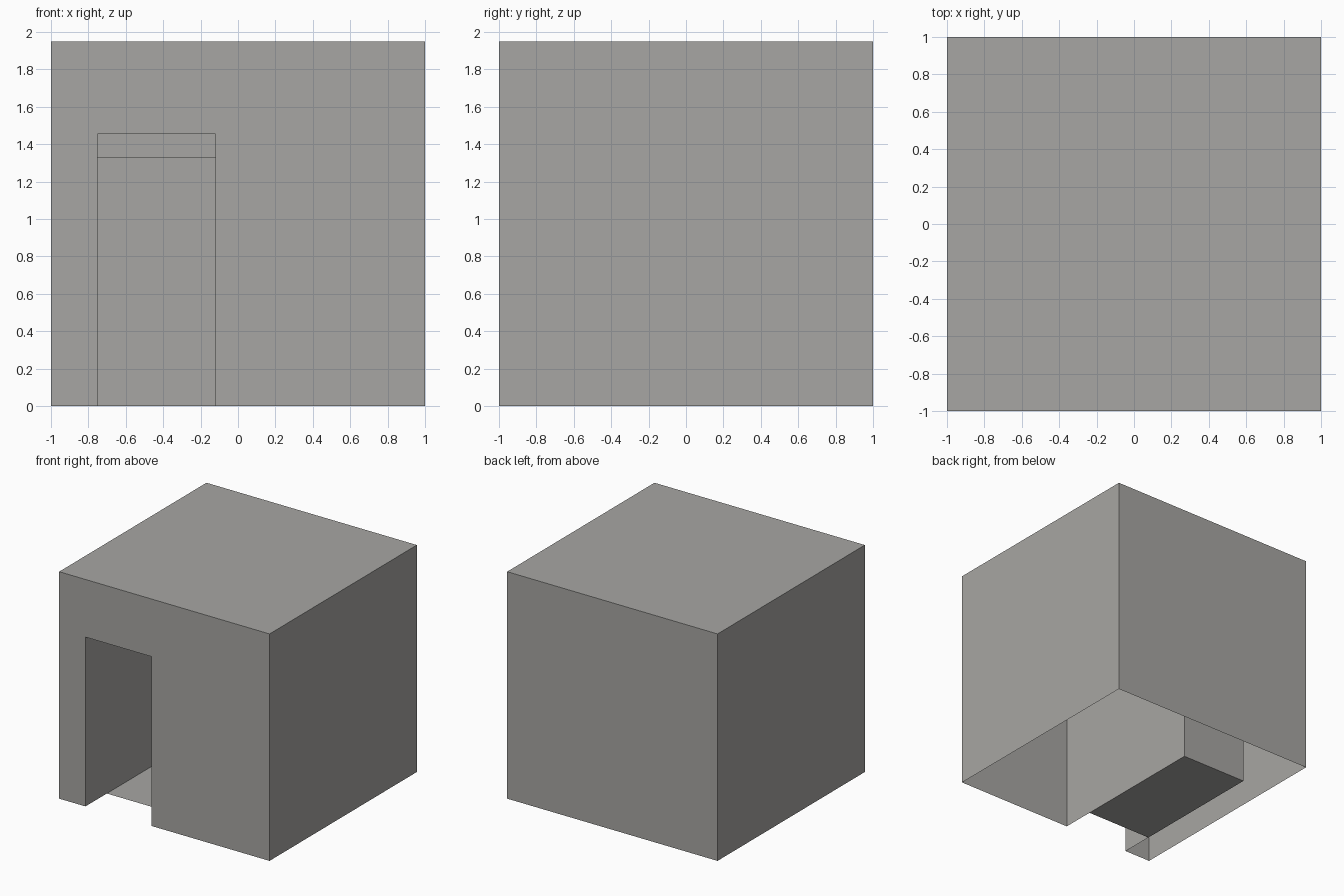
import bpy, bmesh

if "Cube" in bpy.data.objects:
    bpy.data.objects.remove(bpy.data.objects["Cube"])

# Key dimensions
H = 1.95                      # height of the block
X0, X1 = -0.75, -0.12         # doorway sides
DOOR, ROOM = 1.455, 1.33      # doorway and inner ceiling heights
STEP, BACK = -0.71, 0.50      # depth of the entry and of the inner room

bm = bmesh.new()


def face(points):
    bm.faces.new([bm.verts.new(p) for p in points])


# Outer shell: three plain walls and a roof, open underneath
corners = [(1, -1), (1, 1), (-1, 1), (-1, -1)]
for (ax, ay), (bx, by) in zip(corners, corners[1:]):
    face([(ax, ay, 0), (bx, by, 0), (bx, by, H), (ax, ay, H)])
face([(x, y, H) for x, y in corners])

# Front wall with the doorway notch
front = [(-1, 0), (X0, 0), (X0, DOOR), (X1, DOOR), (X1, 0), (1, 0), (1, H), (-1, H)]
face([(x, -1, z) for x, z in front])

# Alcove: side profile (y, z) swept across the doorway width
profile = [(-1, 0), (STEP, 0), (BACK, 0), (BACK, ROOM),
           (STEP, ROOM), (STEP, DOOR), (-1, DOOR)]
for x in (X0, X1):
    face([(x, y, z) for y, z in profile])
# floor, back wall, ceiling, lintel, entry ceiling (entry floor stays open)
for (ay, az), (by, bz) in zip(profile[1:], profile[2:]):
    face([(X0, ay, az), (X1, ay, az), (X1, by, bz), (X0, by, bz)])

bmesh.ops.remove_doubles(bm, verts=bm.verts[:], dist=1e-5)
bmesh.ops.recalc_face_normals(bm, faces=bm.faces[:])

mesh = bpy.data.meshes.new("block_with_doorway")
bm.to_mesh(mesh)
bm.free()

# Single warm grey
grey = bpy.data.materials.new("warm grey")
grey.diffuse_color = (0.386, 0.381, 0.366, 1)
grey.use_nodes = True
grey.node_tree.nodes["Principled BSDF"].inputs["Base Color"].default_value = grey.diffuse_color
mesh.materials.append(grey)

block = bpy.data.objects.new("block_with_doorway", mesh)
bpy.context.collection.objects.link(block)
